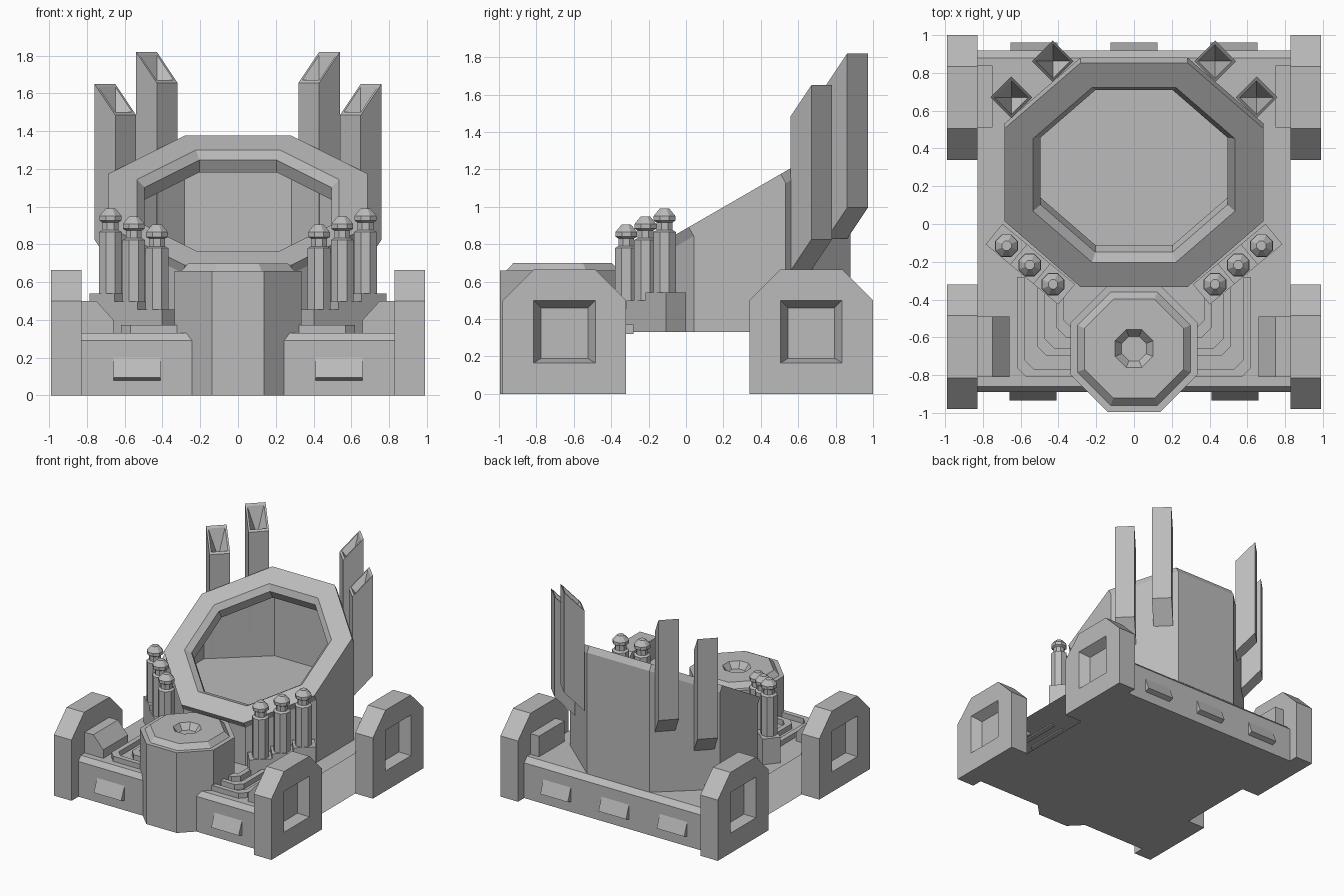
import bpy, bmesh, math
from mathutils import Vector

cube = bpy.data.objects.get("Cube")
if cube:
    bpy.data.objects.remove(cube, do_unlink=True)

GREY = (0.5, 0.5, 0.5, 1)
mat = bpy.data.materials.new("plain grey")
mat.use_nodes = True
mat.diffuse_color = GREY
mat.node_tree.nodes["Principled BSDF"].inputs["Base Color"].default_value = GREY


def loft(name, loops, start=True, end=True, mirror=False):
    """Skin a stack of loops; repeated points collapse into triangles."""
    bm = bmesh.new()
    rows = [[bm.verts.new(p) for p in loop] for loop in loops]
    n = len(rows[0])
    for a, b in zip(rows, rows[1:]):
        for i in range(n):
            j = (i + 1) % n
            bm.faces.new((a[i], a[j], b[j], b[i]))
    if start:
        bm.faces.new(rows[0][::-1])
    if end:
        bm.faces.new(rows[-1])
    bmesh.ops.remove_doubles(bm, verts=bm.verts[:], dist=0.0005)
    bmesh.ops.recalc_face_normals(bm, faces=bm.faces[:])
    mesh = bpy.data.meshes.new(name)
    bm.to_mesh(mesh)
    bm.free()
    mesh.materials.append(mat)
    obj = bpy.data.objects.new(name, mesh)
    bpy.context.collection.objects.link(obj)
    if mirror:
        obj.modifiers.new("Mirror", 'MIRROR').use_mirror_merge = False
    return obj


def along_x(name, profile, x0, x1, caps=True, mirror=False):
    loops = [[(x, y, z) for y, z in profile] for x in (x0, x1)]
    return loft(name, loops, caps, caps, mirror)


def octagon(r):
    R = r / math.cos(math.pi / 8)
    return [(R * math.cos(a), R * math.sin(a))
            for a in (math.pi / 8 + k * math.pi / 4 for k in range(8))]


def turned(name, cx, cy, steps, mirror=False):
    """Octagonal upright part from (apothem, height) steps."""
    return loft(name, [[(cx + x, cy + y, z) for x, y in octagon(r)]
                       for r, z in steps], mirror=mirror)


# Base: open-sided hull with bevelled front and rear walls
along_x("base", [(-0.89, 0), (-0.89, 0.29), (-0.86, 0.33), (0.88, 0.33),
                 (0.92, 0.29), (0.92, 0)], -0.83, 0.83, caps=False)

# Wedge vents on front and rear walls
for label, wall, out, centres in (("front", -0.89, -0.045, (-0.535, 0.535)),
                                  ("rear", 0.92, 0.04, (-0.53, 0, 0.53))):
    for c in centres:
        along_x(label + "_vent", [(wall, 0.2), (wall + out, 0.095), (wall, 0.08)],
                c - 0.125, c + 0.125)

# Corner feet with recessed windows
for label, mid in (("front", -0.65), ("rear", 0.67)):
    outline = [(-0.33, 0), (0.33, 0), (0.33, 0.5), (0.165, 0.665),
               (-0.165, 0.665), (-0.33, 0.5)]

    def window(w, low, high):
        return [(-w, low), (w, low), (w, high), (w, high), (-w, high), (-w, high)]

    stages = [(0.83, outline), (0.99, outline), (0.99, window(0.165, 0.165, 0.5)),
              (0.91, window(0.125, 0.19, 0.46))]
    loft(label + "_foot", [[(x, mid + y, z) for y, z in loop] for x, loop in stages],
         mirror=True)

# Inner foot braces: sloped at the front, square at the rear
brace = [(0.83, 0.3), (0.83, 0.5), (0.75, 0.5), (0.66, 0.4), (0.66, 0.3)]
loft("front_brace", [[(x, y, z) for x, z in brace] for y in (-0.81, -0.49)], mirror=True)
along_x("rear_brace", [(0.51, 0.3), (0.84, 0.3), (0.84, 0.5), (0.51, 0.5)],
        0.75, 0.83, mirror=True)

# Front drum with bevelled cap and small well
turned("front_drum", 0, -0.66, [(0.335, 0), (0.335, 0.66), (0.3, 0.66), (0.262, 0.7),
                                (0.1, 0.7), (0.065, 0.65)])

# Tilted dish on an upright octagonal tower
TILT = math.radians(30)
CENTRE = Vector((0, 0.26, 1.033))


def tilted(r, depth):
    return [CENTRE + Vector((u, v * math.cos(TILT) + depth * math.sin(TILT),
                             v * math.sin(TILT) - depth * math.cos(TILT)))
            for u, v in octagon(r)]


wall_top = tilted(0.685, 0.055)
foot_line = [(p.x, p.y, 0.33) for p in wall_top]
loft("dish_tower", [foot_line, wall_top, tilted(0.685, 0), tilted(0.535, 0),
                    tilted(0.495, 0.04), tilted(0.495, 0.115), tilted(0.68, 0.06)],
     start=False, end=False)
loft("dish_floor", [[(p.x * 0.998, p.y, 0.63) for p in wall_top]], start=False)

# Low rails stepping out around the drum
for w, front in ((0.62, -0.81), (0.51, -0.7), (0.41, -0.6)):
    def outline(inset, z):
        a, b, c = w - inset, front + inset, 0.05
        return [(0.2, b, z), (a - c, b, z), (a, b + c, z), (a, -0.28, z)]

    def strip(z):
        return outline(0, z) + outline(0.04, z)[::-1]

    loft("deck_rail", [strip(0.32), strip(0.372)], mirror=True)

# Rising row of capped cylinders on each side, on stepped mounts
ROW = Vector((0.77, 0.64, 0)).normalized()
SIDE = Vector((ROW.y, -ROW.x, 0))
for k in range(3):
    c = Vector((0.552, -0.217, 0)) + ROW * 0.16 * (k - 1)
    base = 0.455 + 0.043 * k
    ends = (-0.09 if k == 0 else -0.08, 0.09 if k == 2 else 0.08)
    corners = [c + ROW * a + SIDE * b for a, b in
               ((ends[0], -0.075), (ends[1], -0.075), (ends[1], 0.065), (ends[0], 0.065))]
    loft("cylinder_mount", [[(p.x, p.y, z) for p in corners] for z in (0.33, base)],
         mirror=True)
    turned("capped_cylinder", c.x, c.y,
           [(0.06, base), (0.06, base + 0.325), (0.042, base + 0.335),
            (0.042, base + 0.375), (0.058, base + 0.385), (0.058, base + 0.41),
            (0.025, base + 0.45)], mirror=True)

# Rear exhaust stacks: slanted square tubes with pyramid pits
for cx, cy, low in ((0.43, 0.862, 0.83), (0.65, 0.67, 0.66)):
    def square(r, z):
        # The outward edge sits higher than the inward edge
        return [(cx + dx * r, cy + dy * r, z + 0.0825 * (dx + dy) * r / 0.11)
                for dx, dy in ((1, 0), (0, 1), (-1, 0), (0, -1))]

    mid = low + 0.0825
    loft("exhaust_stack", [square(0.11, mid), square(0.11, mid + 0.825),
                           square(0.09, mid + 0.825), square(0.001, mid + 0.68)],
         mirror=True)
